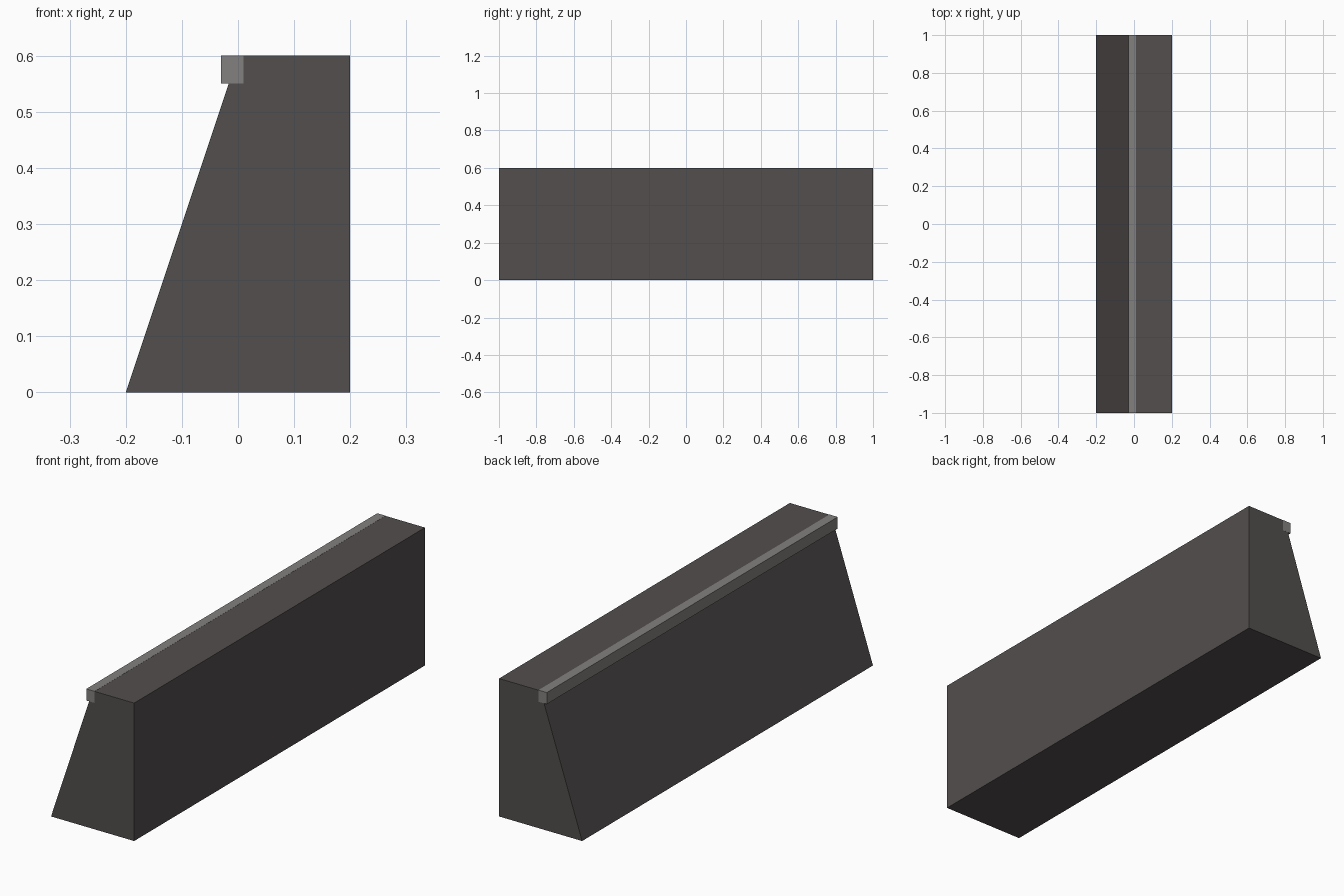
import bpy
import bmesh

if "Cube" in bpy.data.objects:
    bpy.data.objects.remove(bpy.data.objects["Cube"])


def material(name, color):
    mat = bpy.data.materials.new(name)
    mat.diffuse_color = (*color, 1.0)
    mat.use_nodes = True
    mat.node_tree.nodes["Principled BSDF"].inputs["Base Color"].default_value = mat.diffuse_color
    return mat


def extrude_profile(name, profile, half_length, mat):
    """Extrude an (x, z) profile along y, centred on y = 0."""
    bm = bmesh.new()
    face = bm.faces.new([bm.verts.new((x, -half_length, z)) for x, z in profile])
    result = bmesh.ops.extrude_face_region(bm, geom=[face])
    verts = [v for v in result["geom"] if isinstance(v, bmesh.types.BMVert)]
    bmesh.ops.translate(bm, verts=verts, vec=(0, 2 * half_length, 0))
    bmesh.ops.recalc_face_normals(bm, faces=bm.faces)
    mesh = bpy.data.meshes.new(name)
    bm.to_mesh(mesh)
    bm.free()
    mesh.materials.append(mat)
    obj = bpy.data.objects.new(name, mesh)
    bpy.context.collection.objects.link(obj)
    return obj


dark = material("dark_stone", (0.085, 0.077, 0.075))
light = material("edge_grey", (0.23, 0.22, 0.21))

# Barrier body: upright back, sloping front
extrude_profile("barrier_body",
                [(-0.2, 0), (0.2, 0), (0.2, 0.6), (0, 0.6)], 0.9995, dark)

# Edge strip along the top of the slope, a hair proud so no faces overlap
extrude_profile("edge_strip",
                [(-0.03, 0.55), (0.01, 0.55), (0.01, 0.6005), (-0.03, 0.6005)],
                1.0, light)
